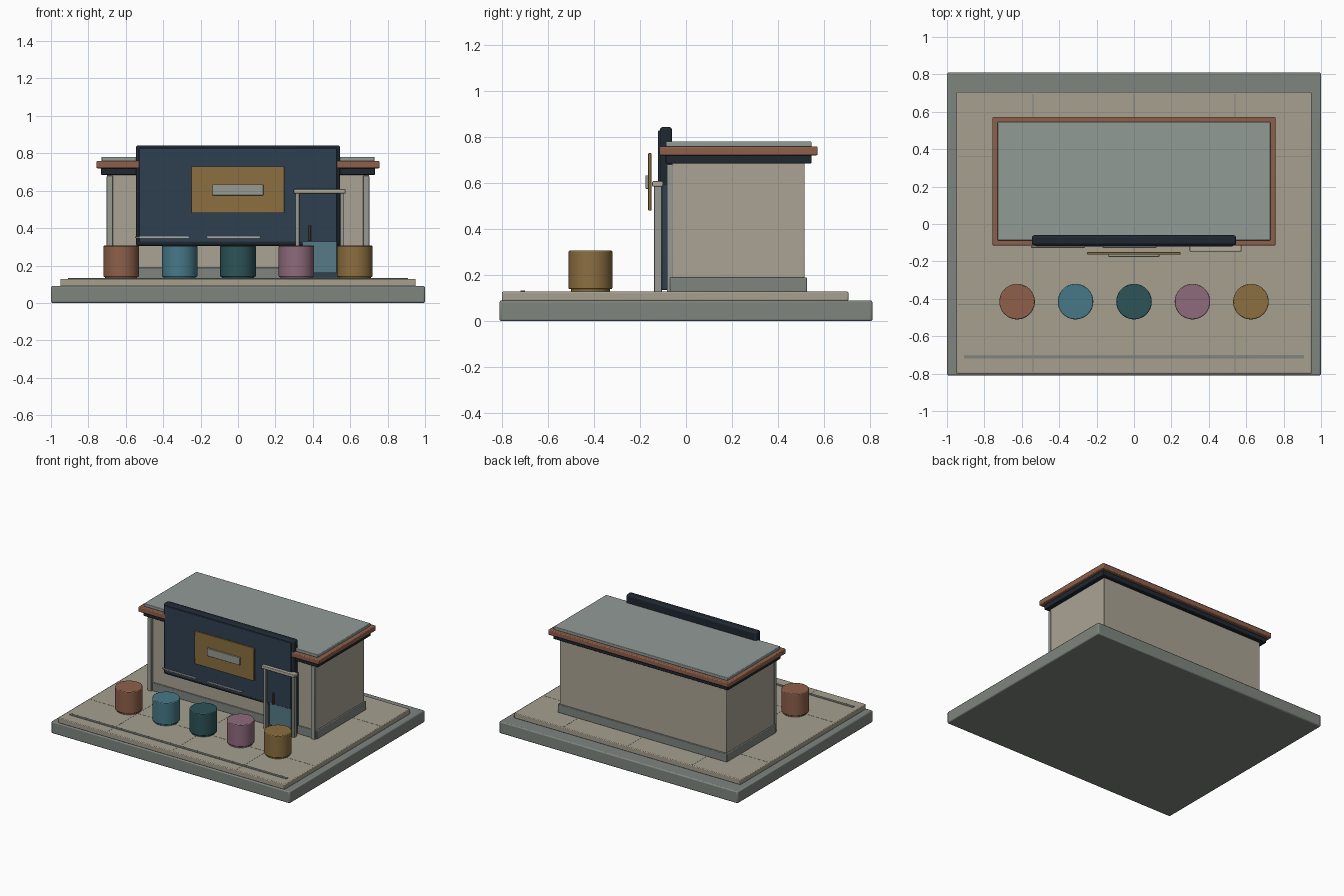
import bpy
import math

if "Cube" in bpy.data.objects:
    bpy.data.objects.remove(bpy.data.objects["Cube"])

mats = {}


def paint(obj, rgb):
    # One shared material per colour, given as 0-255 display values
    if rgb not in mats:
        m = bpy.data.materials.new("paint_%d_%d_%d" % rgb)
        m.diffuse_color = tuple((c / 255) ** 2.2 for c in rgb) + (1.0,)
        m.use_nodes = True
        m.node_tree.nodes["Principled BSDF"].inputs["Base Color"].default_value = m.diffuse_color
        mats[rgb] = m
    obj.data.materials.append(mats[rgb])


def finish(obj, name, rgb, bevel):
    obj.name = name
    obj.data.name = name
    paint(obj, rgb)
    if bevel:
        b = obj.modifiers.new("soft_edges", 'BEVEL')
        b.width = bevel
        b.segments = 2
        b.limit_method = 'ANGLE'
        b.angle_limit = math.radians(40)
    bpy.ops.object.shade_smooth_by_angle(angle=math.radians(35))
    return obj


def box(name, x, y, z, rgb, bevel=0.004):
    # Box from its extents along each axis
    lo, hi = zip(x, y, z)
    bpy.ops.mesh.primitive_cube_add(size=1, location=[(a + b) / 2 for a, b in zip(lo, hi)])
    obj = bpy.context.object
    obj.scale = [b - a for a, b in zip(lo, hi)]
    bpy.ops.object.transform_apply(location=False, rotation=False, scale=True)
    return finish(obj, name, rgb, bevel)


def drum(name, x, y, z0, z1, r, rgb, bevel=0.004):
    bpy.ops.mesh.primitive_cylinder_add(vertices=48, radius=r, depth=z1 - z0,
                                        location=(x, y, (z0 + z1) / 2))
    return finish(bpy.context.object, name, rgb, bevel)


BEIGE = (168, 162, 146)
STONE = (126, 132, 126)
TRIM = (150, 153, 145)
NAVY = (50, 66, 82)
DARK = (36, 44, 52)
RUST = (140, 96, 76)
GOLD = (138, 110, 66)
PALE = (176, 172, 156)

# Ground: base, paving, joints and kerb line
box("base", (-1, 1), (-0.81, 0.81), (0, 0.09), STONE, 0.008)
box("paving", (-0.95, 0.95), (-0.80, 0.705), (0.088, 0.128), (164, 158, 141), 0.005)
for i, x in enumerate((-0.54, 0, 0.54)):
    box("paving_joint_cross_%d" % i, (x - 0.002, x + 0.002), (-0.79, 0.695), (0.12, 0.1288), STONE, 0)
for i, y in enumerate((-0.43, 0.36)):
    box("paving_joint_long_%d" % i, (-0.94, 0.94), (y - 0.002, y + 0.002), (0.12, 0.1288), STONE, 0)
box("kerb_line", (-0.91, 0.91), (-0.72, -0.70), (0.12, 0.133), STONE, 0.002)

# Building body
box("plinth", (-0.71, 0.71), (-0.07, 0.525), (0.126, 0.19), STONE)
box("walls", (-0.70, 0.70), (-0.062, 0.515), (0.18, 0.69), BEIGE)
for side, s in (("left", -1), ("right", 1)):
    box("pilaster_" + side, sorted((s * 0.668, s * 0.702)), (-0.083, -0.055), (0.126, 0.68), TRIM)

# Stepped roof
box("roof_shadow_band", (-0.733, 0.733), (-0.088, 0.545), (0.685, 0.722), DARK)
box("roof_rim", (-0.757, 0.757), (-0.115, 0.572), (0.72, 0.759), RUST, 0.006)
box("roof_deck", (-0.73, 0.73), (-0.087, 0.545), (0.757, 0.78), (144, 153, 149), 0.004)

# Facade panel with a raised face
box("facade_frame", (-0.546, 0.546), (-0.114, -0.06), (0.305, 0.843), DARK, 0.012)
box("facade_face", (-0.528, 0.528), (-0.121, -0.10), (0.325, 0.828), NAVY, 0.003)
box("sign_board", (-0.25, 0.248), (-0.164, -0.15), (0.48, 0.73), GOLD, 0.003)
box("sign_plate", (-0.137, 0.135), (-0.176, -0.163), (0.575, 0.633), TRIM, 0.002)
for name, x in (("left", (-0.55, -0.262)), ("middle", (-0.168, 0.12))):
    box("facade_strip_" + name, x, (-0.127, -0.117), (0.346, 0.355), PALE, 0.002)

# Entrance
box("door_slab", (0.325, 0.55), (-0.108, -0.06), (0.135, 0.59), NAVY, 0.003)
box("door_glass", (0.345, 0.528), (-0.118, -0.10), (0.16, 0.55), (88, 122, 134), 0.002)
box("door_handle", (0.378, 0.39), (-0.136, -0.118), (0.33, 0.415), (84, 68, 54), 0.003)
for side, x in (("left", 0.318), ("right", 0.557)):
    box("door_post_" + side, (x - 0.011, x + 0.011), (-0.138, -0.105), (0.126, 0.59), TRIM, 0.003)
box("door_canopy", (0.298, 0.575), (-0.147, -0.10), (0.585, 0.608), PALE, 0.004)

# Row of round stools, each a lower drum with a cushion
colours = [RUST, (72, 120, 134), (48, 84, 88), (140, 106, 122), GOLD]
for i, rgb in enumerate(colours):
    x = (i - 2) * 0.3125
    drum("stool_foot_%d" % i, x, -0.415, 0.126, 0.145, 0.085, rgb, 0)
    drum("stool_%d" % i, x, -0.415, 0.139, 0.306, 0.095, rgb, 0.005)
